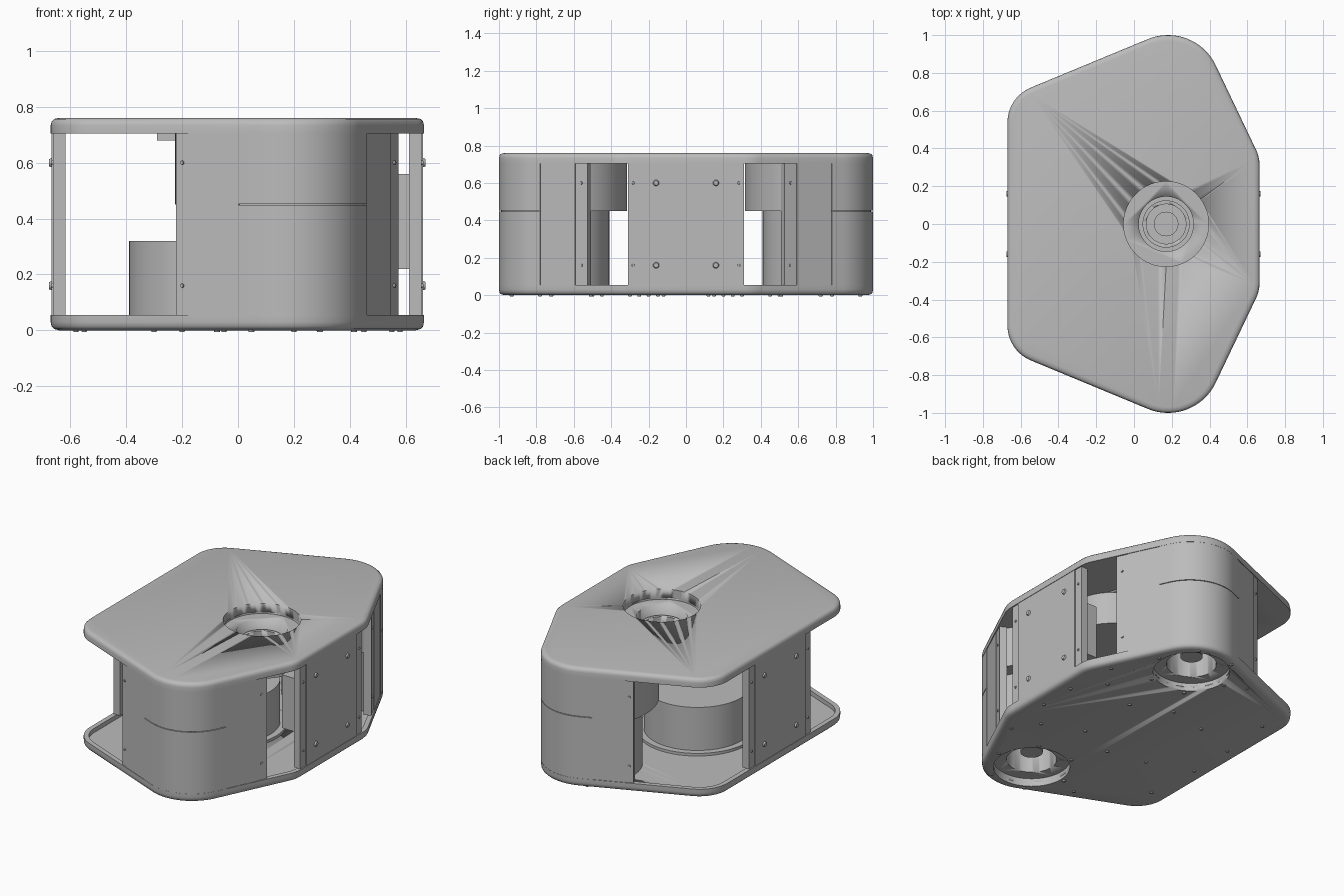
import bpy, bmesh
from math import radians, sin, cos, tau
from mathutils import Vector

cube = bpy.data.objects.get("Cube")
if cube:
    bpy.data.objects.remove(cube)

grey = bpy.data.materials.new("plain grey")
grey.use_nodes = True
grey.diffuse_color = (0.5, 0.5, 0.5, 1)
grey.node_tree.nodes["Principled BSDF"].inputs["Base Color"].default_value = (0.5, 0.5, 0.5, 1)

# Outline layout: rounded corner centres and the facing angles of the sloped sides
APEX, APEX_R, CORNER_R = Vector((0.18, 0.72)), 0.28, 0.2
FRONT_ANG, BACK_ANG = radians(25.5), radians(112.5)
RIGHT_X, LEFT_X = 0.665, -0.67
WALL_LOW, WALL_HIGH, SEAM = 0.055, 0.705, 0.45


def normal(a):
    return Vector((cos(a), sin(a)))


def finish(name, bm, angle=35):
    bmesh.ops.recalc_face_normals(bm, faces=bm.faces)
    mesh = bpy.data.meshes.new(name)
    bm.to_mesh(mesh)
    bm.free()
    ob = bpy.data.objects.new(name, mesh)
    bpy.context.collection.objects.link(ob)
    mesh.materials.append(grey)
    bpy.ops.object.select_all(action='DESELECT')
    ob.select_set(True)
    bpy.context.view_layer.objects.active = ob
    bpy.ops.object.shade_smooth_by_angle(angle=radians(angle))
    return ob


def loft(name, rings):
    """Skin a stack of equal-length rings, given as (points, z), and cap both ends."""
    bm = bmesh.new()
    loops = [[bm.verts.new((p[0], p[1], z)) for p in pts] for pts, z in rings]
    n = len(loops[0])
    for a, b in zip(loops, loops[1:]):
        for i in range(n):
            j = (i + 1) % n
            bm.faces.new((a[i], a[j], b[j], b[i]))
    bm.faces.new(loops[0])
    bm.faces.new(loops[-1])
    return finish(name, bm)


def prism(name, pts, z0, z1):
    return loft(name, [(pts, z0), (pts, z1)])


def circle(c, r, n=64):
    return [Vector(c) + r * normal(tau * i / n) for i in range(n)]


def box(name, x0, x1, y0, y1, z0, z1):
    return prism(name, [(x0, y0), (x1, y0), (x1, y1), (x0, y1)], z0, z1)


def cut(targets, cutter):
    for ob in targets:
        mod = ob.modifiers.new("cut", 'BOOLEAN')
        mod.operation, mod.object, mod.solver = 'DIFFERENCE', cutter, 'EXACT'
        bpy.context.view_layer.objects.active = ob
        bpy.ops.object.modifier_apply(modifier=mod.name)
    bpy.data.objects.remove(cutter)


def arc(c, r, a0, a1, n):
    return [c + r * normal(a0 + (a1 - a0) * i / n) for i in range(n + 1)]


# Support distances place the smaller corners so their sides meet the apex arc
def corner(x, ang):
    dist = normal(ang).dot(APEX) + APEX_R - CORNER_R
    return Vector((x, (dist - x * cos(ang)) / sin(ang)))


def outline(d=0.0):
    half = arc(corner(RIGHT_X - CORNER_R, FRONT_ANG), CORNER_R - d, 0, FRONT_ANG, 8)
    half += arc(APEX, APEX_R - d, FRONT_ANG, BACK_ANG, 24)
    half += arc(corner(LEFT_X + CORNER_R, BACK_ANG), CORNER_R - d, BACK_ANG, radians(180), 14)
    return half + [Vector((p.x, -p.y)) for p in reversed(half)]


# Bottom tray with a raised rim, and the lid
tray = loft("bottom_tray", [(outline(d), z) for d, z in (
    (0.03, 0), (0.012, 0.005), (0.003, 0.014), (0, 0.03),
    (0, WALL_LOW), (0.03, WALL_LOW), (0.03, 0.028))])
lid = loft("lid", [(outline(d), z) for d, z in (
    (0, WALL_HIGH), (0, 0.733), (0.003, 0.747), (0.012, 0.756), (0.03, 0.76))])


# Points on the sloped sides, each with its facing angle
def on_back_slope(x):
    dist = normal(BACK_ANG).dot(APEX) + APEX_R
    return Vector((x, (dist - x * cos(BACK_ANG)) / sin(BACK_ANG))), BACK_ANG


def on_front_slope(y):
    dist = normal(FRONT_ANG).dot(APEX) + APEX_R
    return Vector(((dist - y * sin(FRONT_ANG)) / cos(FRONT_ANG), y)), FRONT_ANG


def wall(name, path, side, inset, thick, z0=WALL_LOW, z1=WALL_HIGH):
    outer = [p - normal(a) * inset for p, a in path]
    inner = [p - normal(a) * (inset + thick) for p, a in path]
    pts = [(p.x, p.y * side) for p in outer + inner[::-1]]
    return prism(name, pts, z0, z1)


def screw(name, p, direction, z, r=0.009):
    bm = bmesh.new()
    bmesh.ops.create_cone(bm, cap_ends=True, segments=12, radius1=r, radius2=r * 0.7, depth=0.012)
    rot = Vector(direction).to_track_quat('Z', 'Y')
    for v in bm.verts:
        v.co = rot @ v.co + Vector((p[0], p[1], z))
    finish(name, bm)


def post(name, path, side):
    wall(name, path, side, 0.008, 0.045)
    mid, n = (path[0][0] + path[1][0]) / 2, normal(path[0][1])
    p = mid - n * 0.008
    for z in (0.16, 0.6):
        screw(name + "_screw", (p.x, p.y * side), (n.x, n.y * side, 0), z)


def chamber_ring(r, skin=0.012):
    """Circle about the apex, held inside the outer walls."""
    pts = []
    for i in range(96):
        a = tau * i / 96 - radians(90)
        off = max(FRONT_ANG - a, a - BACK_ANG, 0)
        lim = (APEX_R - skin) / cos(off) if off < radians(80) else r
        pts.append(APEX + min(r, lim) * normal(a))
    return pts


for side, tag in ((1, "back"), (-1, "front")):
    # Rounded corner panel in two storeys, with flat walls either side
    bend = [on_front_slope(0.78)]
    bend += [(APEX + APEX_R * normal(a), a) for a in
             (FRONT_ANG + (BACK_ANG - FRONT_ANG) * i / 24 for i in range(25))]
    bend += [on_back_slope(0.0)]
    wall(tag + "_corner_panel_lower", bend, side, 0.001, 0.03, WALL_LOW, SEAM - 0.002)
    wall(tag + "_corner_panel_upper", bend, side, 0.001, 0.03, SEAM + 0.002, WALL_HIGH)
    wall(tag + "_long_wall", [on_back_slope(0.0), on_back_slope(-0.18)], side, 0.004, 0.03)
    wall(tag + "_short_wall", [on_front_slope(0.595), on_front_slope(0.78)], side, 0.004, 0.03)
    post(tag + "_long_post", [on_back_slope(-0.18), on_back_slope(-0.225)], side)
    post(tag + "_short_post", [on_front_slope(0.53), on_front_slope(0.595)], side)

    # Inner chambers: narrow below, wide above
    lower = prism(tag + "_lower_chamber", [(p.x, p.y * side) for p in chamber_ring(0.31)], 0.02, SEAM)
    prism(tag + "_upper_chamber", [(p.x, p.y * side) for p in chamber_ring(0.405)], SEAM, WALL_HIGH)

    # Recessed port in the underside
    c = (0.17, APEX.y * side)
    cut([tray, lower], prism("port_recess", circle(c, 0.222), -0.05, 0.05))
    cut([lower], prism("port_bore", circle(c, 0.145), -0.05, 0.3))
    prism(tag + "_port_hub", circle(c, 0.065, 32), 0.1, 0.31)
    for i in range(6):
        p = Vector(c) + 0.245 * normal(tau * i / 6)
        screw(tag + "_port_screw", p, (0, 0, -1), 0, 0.014)

    # End panel halves' posts and screws
    for x, ang, name in ((RIGHT_X, 0, "right"), (LEFT_X, radians(180), "left")):
        post(name + "_panel_post", [(Vector((x, 0.255)), ang), (Vector((x, 0.31)), ang)], side)
        for z in (0.16, 0.6):
            screw(name + "_panel_screw", (x, 0.16 * side), (cos(ang), 0, 0), z, 0.018)

    # Underside screws
    for x, y in ((-0.55, 0.5), (-0.3, 0.25), (-0.05, 0.3), (0.2, 0.2), (0.45, 0.3),
                 (-0.2, 0.78), (0.55, 0.45), (-0.58, 0.15), (0.58, 0.12)):
        screw("underside_screw", (x, y * side), (0, 0, -1), 0, 0.012)

# End panels
box("right_panel", RIGHT_X - 0.035, RIGHT_X - 0.003, -0.255, 0.255, WALL_LOW, WALL_HIGH)
box("left_panel", LEFT_X + 0.003, LEFT_X + 0.035, -0.255, 0.255, WALL_LOW, WALL_HIGH)

# Recessed top port with its sleeve and hub
top = (0.17, 0)
sleeve = prism("top_port_sleeve", circle(top, 0.25), 0.5, WALL_HIGH + 0.002)
cut([lid, sleeve], prism("top_recess", circle(top, 0.225), 0.695, 0.9))
cut([sleeve], prism("top_bore", circle(top, 0.145), 0.57, 0.9))
ring = prism("top_port_ring", circle(top, 0.125), 0.56, 0.64)
cut([ring], prism("ring_bore", circle(top, 0.105), 0.5, 0.9))
prism("top_port_hub", circle(top, 0.065, 32), 0.56, 0.62)

# Low drum on the tray with its flange, and inner fittings
prism("drum", circle((-0.08, 0), 0.31), 0.02, 0.32)
prism("drum_flange", circle((-0.08, 0), 0.35), 0.02, 0.045)
box("inner_block", 0.45, 0.632, -0.2, 0.2, 0.22, 0.56)
box("lid_lug", -0.29, -0.22, -0.05, 0.05, 0.68, 0.71)
